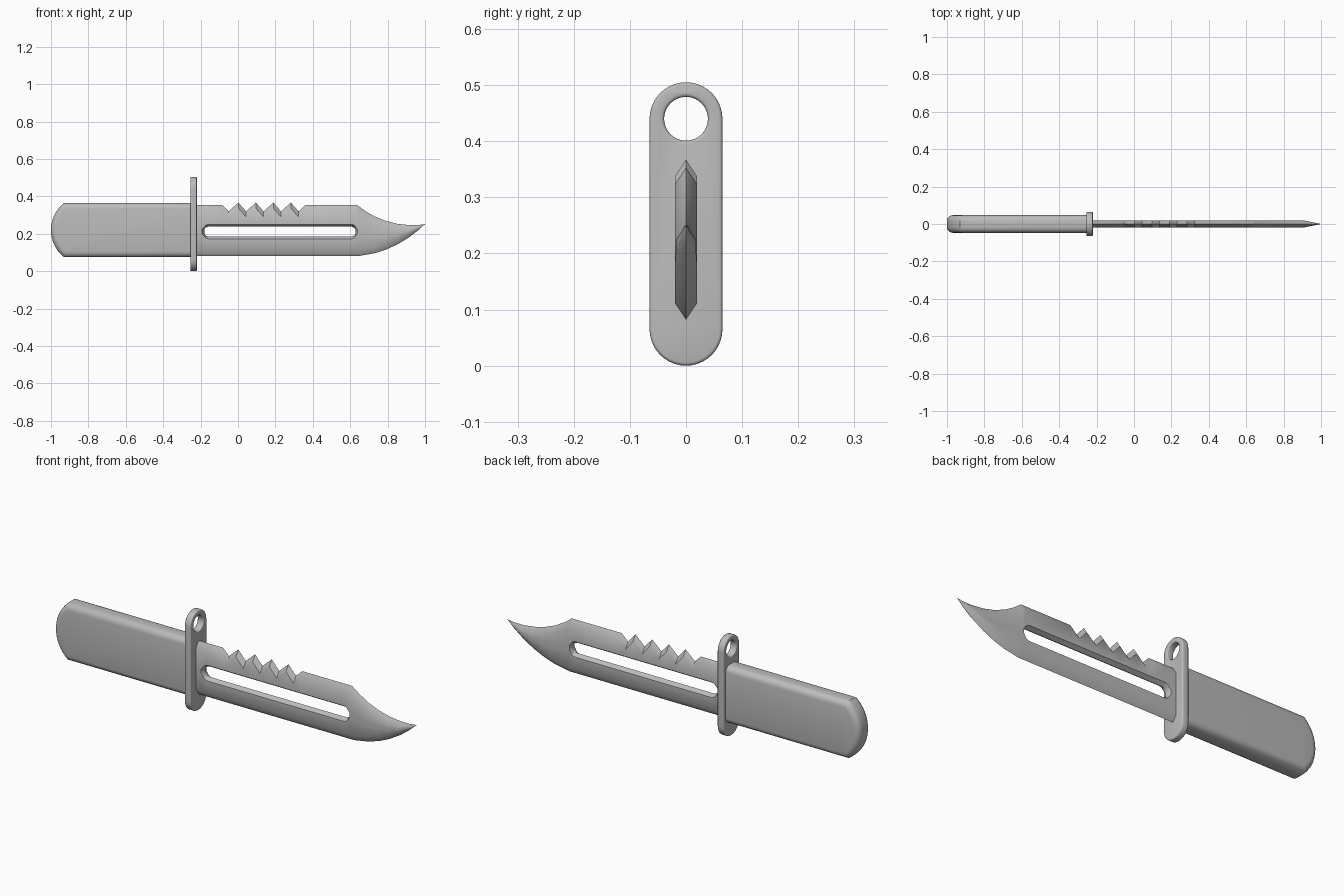
import bpy, bmesh
from math import sin, cos, pi, radians

if "Cube" in bpy.data.objects:
    bpy.data.objects.remove(bpy.data.objects["Cube"])

grey = bpy.data.materials.new("plain grey")
grey.use_nodes = True
colour = (0.5, 0.5, 0.5, 1)
grey.diffuse_color = colour
grey.node_tree.nodes["Principled BSDF"].inputs["Base Color"].default_value = colour


def smooth(obj, angle):
    bpy.ops.object.select_all(action='DESELECT')
    obj.select_set(True)
    bpy.context.view_layer.objects.active = obj
    bpy.ops.object.shade_smooth_by_angle(angle=radians(angle))


def finish(name, bm, angle):
    bmesh.ops.remove_doubles(bm, verts=bm.verts, dist=0.0005)
    bmesh.ops.recalc_face_normals(bm, faces=bm.faces)
    mesh = bpy.data.meshes.new(name)
    bm.to_mesh(mesh)
    bm.free()
    mesh.materials.append(grey)
    obj = bpy.data.objects.new(name, mesh)
    bpy.context.collection.objects.link(obj)
    smooth(obj, angle)


def interp(points, x):
    for (x0, z0), (x1, z1) in zip(points, points[1:]):
        if x <= x1:
            return z0 + (z1 - z0) * (x - x0) / (x1 - x0)
    return points[-1][1]


# Blade: outline of the spine with saw teeth, the cutting edge and the slot
TIP = 1.0
spine = [(-0.24, 0.353), (-0.083, 0.353)]
for i in range(5):
    spine.append((-0.05 + 0.0935 * i, 0.32))
    if i < 4:
        spine.append((0.002 + 0.0935 * i, 0.367))
spine += [(0.36, 0.353), (0.638, 0.353), (0.68, 0.322), (0.73, 0.293), (0.79, 0.269),
          (0.85, 0.254), (0.91, 0.247), (0.96, 0.247), (TIP, 0.252)]
edge = [(-0.24, 0.082), (0.65, 0.082), (0.73, 0.096), (0.79, 0.115), (0.85, 0.142),
        (0.91, 0.178), (0.96, 0.216), (TIP, 0.252)]
slot = [(-0.18, 0.012), (-0.174, 0.021), (-0.16, 0.026), (0.608, 0.026),
        (0.622, 0.021), (0.628, 0.012)]
SLOT_Z, RIM = 0.212, 0.013
slot_start, slot_end = slot[0][0], slot[-1][0]

stations = sorted({p[0] for p in spine + slot} | {slot_start - RIM, slot_end + RIM, 0.65})
bm = bmesh.new()
for side in (-1, 1):
    columns = []
    for x in stations:
        top, low = interp(spine, x), interp(edge, x)
        y = side * 0.02 * min(1, (TIP - x) / 0.1)
        drop = min(0.03, 0.33 * (top - low))
        upper, lower = top - drop, low + drop
        in_slot = slot_start <= x <= slot_end
        if in_slot:
            h = interp(slot, x)
            zs = [SLOT_Z + h + RIM, SLOT_Z - h - RIM]
        else:
            h = 0
            zs = [lower + f * (upper - lower) for f in (0.53, 0.43)]
        col = {"top": (x, 0, top), "upper": (x, y, upper), "rim_t": (x, y, zs[0]),
               "rim_b": (x, y, zs[1]), "lower": (x, y, lower), "low": (x, 0, low),
               "in_t": (x, 0, SLOT_Z + h), "in_b": (x, 0, SLOT_Z - h)}
        columns.append((in_slot, {k: bm.verts.new(v) for k, v in col.items()}))

    for (sa, a), (sb, b) in zip(columns, columns[1:]):
        rows = [("top", "upper"), ("upper", "rim_t"), ("rim_b", "lower"), ("lower", "low")]
        if sa and sb:
            rows += [("rim_t", "in_t"), ("in_b", "rim_b")]
        elif not sa and not sb:
            rows.append(("rim_t", "rim_b"))
        else:
            # sloped wall closing one end of the slot
            out, ins = (b, a) if sa else (a, b)
            bm.faces.new((out["rim_t"], out["rim_b"], ins["in_b"], ins["in_t"]))
            bm.faces.new((out["rim_t"], ins["rim_t"], ins["in_t"]))
            bm.faces.new((out["rim_b"], ins["rim_b"], ins["in_b"]))
        for p, q in rows:
            bm.faces.new((a[p], a[q], b[q], b[p]))
bmesh.ops.delete(bm, geom=[v for v in bm.verts if not v.link_faces], context='VERTS')
finish("blade", bm, 45)

# Handle: flat grip with a rounded butt and softened edges
FRONT, HALF = -0.24, 0.047
outline = [(FRONT, 0.075), (FRONT, 0.365)]
for i in range(17):
    a = radians(51.6) * (1 - i / 8)
    outline.append((-0.815 - 0.185 * cos(a), 0.22 + 0.185 * sin(a)))
bm = bmesh.new()
face = bm.faces.new([bm.verts.new((x, -HALF, z)) for x, z in outline])
moved = bmesh.ops.extrude_face_region(bm, geom=[face])["geom"]
for v in moved:
    if isinstance(v, bmesh.types.BMVert):
        v.co.y = HALF
rims = [e for e in bm.edges
        if abs(e.verts[0].co.y - e.verts[1].co.y) < 0.001
        and min(v.co.x for v in e.verts) < FRONT - 0.01]
bmesh.ops.bevel(bm, geom=rims, offset=0.03, offset_type='OFFSET', segments=4,
                profile=0.5, affect='EDGES')
finish("handle", bm, 40)

# Guard: upright capsule plate with a ring hole at the top
R, LOW_C, HIGH_C = 0.065, 0.065, 0.44
curve = bpy.data.curves.new("guard", 'CURVE')
curve.dimensions = '2D'
curve.fill_mode = 'BOTH'
curve.extrude, curve.bevel_depth, curve.bevel_resolution = 0.0115, 0.006, 2
curve.offset = -0.006
arc = [pi * i / 20 for i in range(21)]
loops = [[(R * cos(a), HIGH_C + R * sin(a)) for a in arc]
         + [(-R * cos(a), LOW_C - R * sin(a)) for a in arc],
         [(0.039 * cos(a), HIGH_C + 0.039 * sin(a)) for a in arc[:-1]]
         + [(-0.039 * cos(a), HIGH_C - 0.039 * sin(a)) for a in arc[:-1]]]
for pts in loops:
    s = curve.splines.new('POLY')
    s.points.add(len(pts) - 1)
    s.use_cyclic_u = True
    for p, (y, z) in zip(s.points, pts):
        p.co = (y, z, 0, 1)
guard = bpy.data.objects.new("guard", curve)
bpy.context.collection.objects.link(guard)
guard.rotation_euler = (pi / 2, 0, pi / 2)
guard.location.x = -0.2375
curve.materials.append(grey)
bpy.ops.object.select_all(action='DESELECT')
guard.select_set(True)
bpy.context.view_layer.objects.active = guard
bpy.ops.object.convert(target='MESH')
bm = bmesh.new()
bm.from_mesh(guard.data)
bmesh.ops.remove_doubles(bm, verts=bm.verts, dist=0.0001)
bm.to_mesh(guard.data)
bm.free()
smooth(guard, 50)
